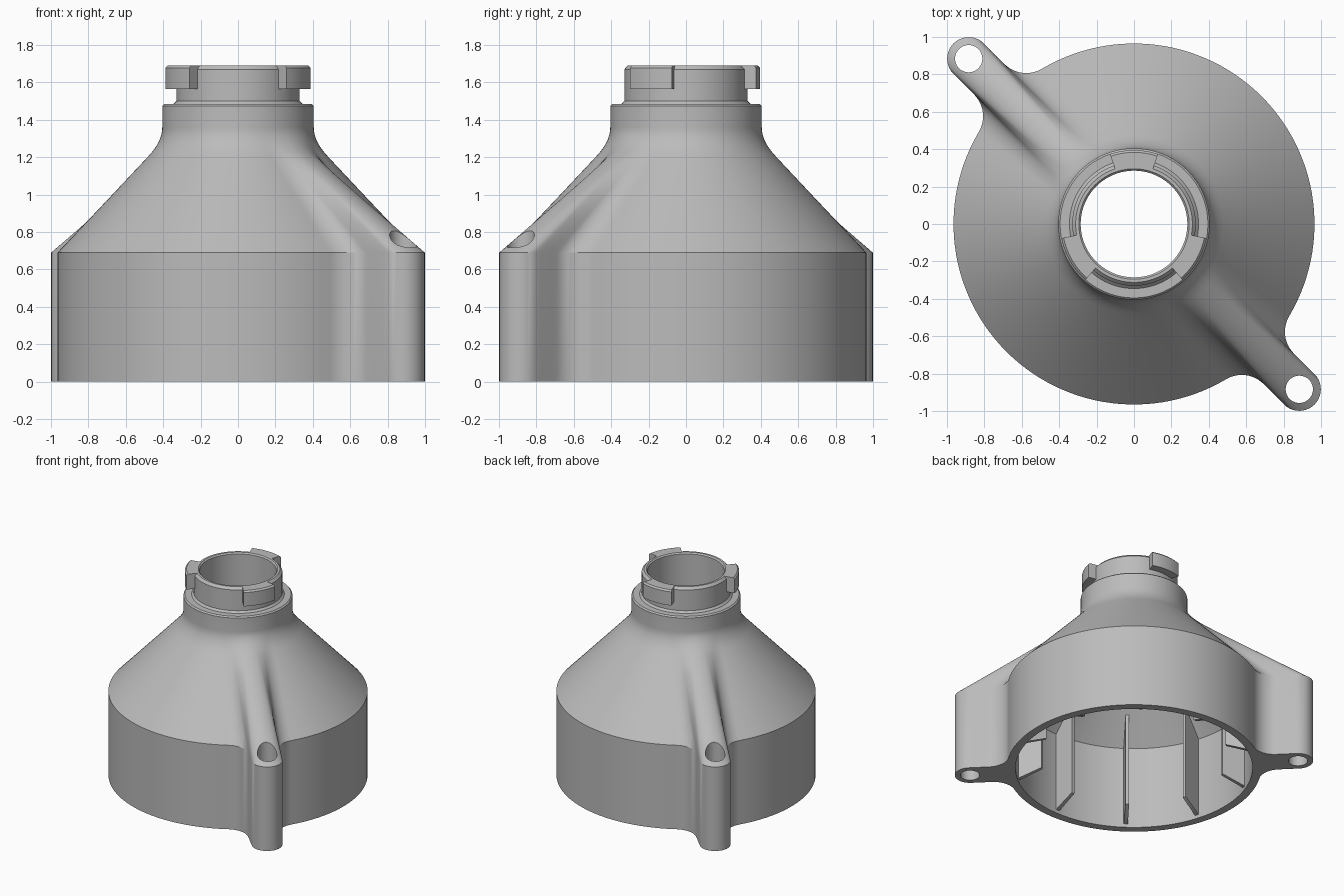
import bpy, bmesh
from math import sin, cos, pi, radians, hypot, atan2, sqrt
from mathutils import Vector, Matrix

cube = bpy.data.objects.get("Cube")
if cube:
    bpy.data.objects.remove(cube)

grey = bpy.data.materials.new("light grey")
grey.use_nodes = True
grey.diffuse_color = (0.5, 0.5, 0.5, 1)
grey.node_tree.nodes["Principled BSDF"].inputs["Base Color"].default_value = (0.5, 0.5, 0.5, 1)

BODY, BORE, INNER, COLLAR, NECK = 0.965, 0.285, 0.9, 0.405, 0.33
LUG_AT, LUG_R, FILLET, HOLE = 1.25, 0.115, 0.164, 0.073
SHOULDER, CONE_TOP, TOP = 0.69, 1.286, 1.69
LUG_ANGLE = -pi / 4


def finish(bm, name):
    bmesh.ops.recalc_face_normals(bm, faces=bm.faces[:])
    mesh = bpy.data.meshes.new(name)
    bm.to_mesh(mesh)
    bm.free()
    mesh.materials.append(grey)
    obj = bpy.data.objects.new(name, mesh)
    bpy.context.collection.objects.link(obj)
    return obj


def smooth(obj):
    bpy.ops.object.select_all(action='DESELECT')
    obj.select_set(True)
    bpy.context.view_layer.objects.active = obj
    bpy.ops.object.shade_smooth_by_angle(angle=radians(25))


def arc(cx, cy, r, a0, a1, n):
    return [(cx + r * cos(a0 + (a1 - a0) * i / n), cy + r * sin(a0 + (a1 - a0) * i / n))
            for i in range(n + 1)]


# Quarter outline of the base: lug tip, straight side, fillet, body arc
side = LUG_R + FILLET
fx = sqrt((BODY + FILLET) ** 2 - side ** 2)
phi = atan2(side, fx)
quarter = arc(LUG_AT, 0, LUG_R, 0, pi / 2, 10)
quarter += [(LUG_AT + (fx - LUG_AT) * k / 4, LUG_R) for k in (1, 2, 3)]
quarter += arc(fx, side, FILLET, -pi / 2, phi - pi, 12)
quarter += arc(0, 0, BODY, phi, pi / 2, 28)[1:]

# Spread the outline along the round sections by arc length
lengths = [0]
for a, b in zip(quarter, quarter[1:]):
    lengths.append(lengths[-1] + hypot(b[0] - a[0], b[1] - a[1]))
q = [(x, y, s / lengths[-1] * pi / 2) for (x, y), s in zip(quarter, lengths)]
outline = q[:-1] + [(-x, y, pi - s) for x, y, s in q[:0:-1]]
outline += [(-x, -y, pi + s) for x, y, s in outline]

turn = Matrix.Rotation(LUG_ANGLE, 3, 'Z')


def column(x, y, s):
    """Closed wall section: up the outside, down the inside."""
    spread = lambda r, z: Vector((r * cos(s), r * sin(s), z))
    polar = atan2(y, x)
    base, end = Vector((x, y, SHOULDER)), spread(COLLAR, CONE_TOP)
    pts = [Vector((x, y, 0))]
    pts += [base.lerp(end, 0.87 * i / 8) for i in range(9)]
    start, stop = pts[-1], spread(COLLAR, 1.36)
    for i in range(1, 9):
        t = i / 8
        pts.append(start.lerp(end, t).lerp(end.lerp(stop, t), t))
    for r, z in ((COLLAR, 1.475), (0.395, 1.485), (0.345, 1.485), (NECK, 1.5),
                 (NECK, 1.67), (0.312, TOP), (0.295, TOP), (BORE, 1.68), (BORE, 1.344)):
        pts.append(spread(r, z))
    for z in (SHOULDER, 0):
        pts.append(Vector((INNER * cos(polar), INNER * sin(polar), z)))
    return [turn @ p for p in pts]


# Hollow housing
bm = bmesh.new()
cols = [[bm.verts.new(p) for p in column(*o)] for o in outline]
for a, b in zip(cols, cols[1:] + cols[:1]):
    for i in range(len(a)):
        j = (i + 1) % len(a)
        bm.faces.new((a[i], b[i], b[j], a[j]))
housing = finish(bm, "housing")

# Bolt holes through both lugs
bm = bmesh.new()
for sign in (1, -1):
    place = Matrix.Translation(turn @ Vector((sign * LUG_AT, 0, 0.5)))
    bmesh.ops.create_cone(bm, cap_ends=True, segments=40, radius1=HOLE, radius2=HOLE,
                          depth=2, matrix=place)
cutter = finish(bm, "bolt_hole_cutter")
cutter.hide_render = True
cut = housing.modifiers.new("bolt holes", 'BOOLEAN')
cut.operation = 'DIFFERENCE'
cut.solver = 'EXACT'
cut.object = cutter
bpy.context.view_layer.objects.active = housing
bpy.ops.object.modifier_apply(modifier=cut.name)
bpy.data.objects.remove(cutter)
smooth(housing)


def sweep(name, profile, angles):
    """Sweep a closed radius/height profile around the axis."""
    bm = bmesh.new()
    rings = [[bm.verts.new((r * cos(a), r * sin(a), z)) for r, z in profile] for a in angles]
    for a, b in zip(rings, rings[1:]):
        for i in range(len(a)):
            j = (i + 1) % len(a)
            bm.faces.new((a[i], b[i], b[j], a[j]))
    bm.faces.new(rings[0])
    bm.faces.new(rings[-1])
    obj = finish(bm, name)
    smooth(obj)


# Bayonet tabs around the neck
tab = [(0.305, 1.565), (0.395, 1.565), (0.395, 1.678), (0.383, TOP), (0.305, TOP)]
for k in range(3):
    mid = 90 + 120 * k
    sweep("bayonet_tab_%d" % (k + 1), tab, [radians(mid - 19 + 38 * i / 14) for i in range(15)])

# Vertical fins inside the skirt
fin = [(0.92, 0.03), (0.90, 0.03), (0.72, 0.1), (0.72, 0.89), (0.92, SHOULDER)]
for k in range(10):
    mid = radians(18 + 36 * k)
    sweep("inner_fin_%d" % (k + 1), fin, [mid - 0.018, mid + 0.018])
